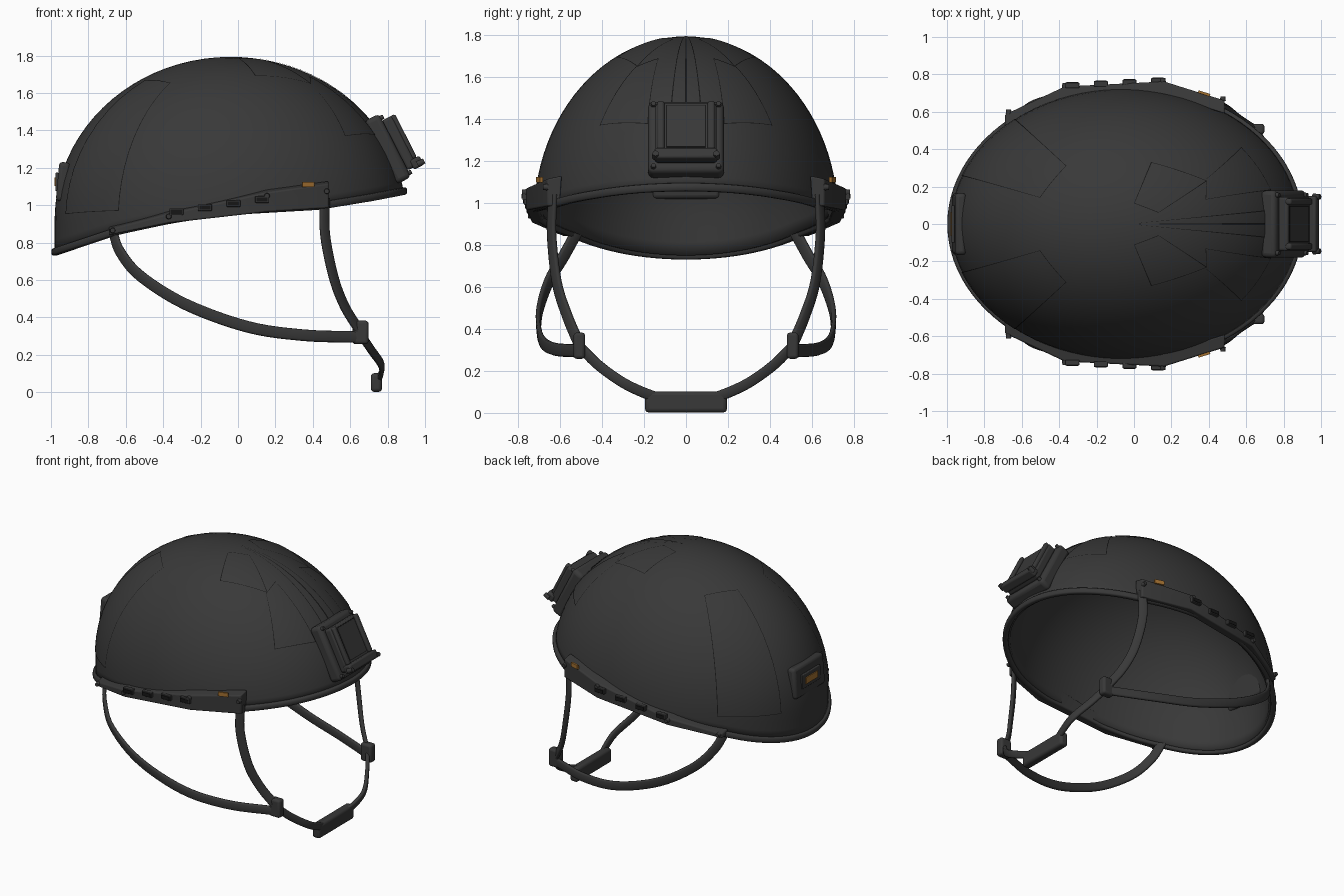
import bpy, bmesh, math
from mathutils import Vector, Matrix

cube = bpy.data.objects.get("Cube")
if cube:
    bpy.data.objects.remove(cube, do_unlink=True)


def material(name, color):
    m = bpy.data.materials.new(name)
    m.use_nodes = True
    m.diffuse_color = (*color, 1)
    m.node_tree.nodes["Principled BSDF"].inputs["Base Color"].default_value = (*color, 1)
    return m


GREY = material("charcoal", (0.04, 0.04, 0.04))
DARK = material("near black", (0.008, 0.008, 0.008))
TAN = material("amber tan", (0.36, 0.16, 0.03))

CENTRE = Vector((-0.04, 0, 0.925))
RADII = Vector((0.94, 0.725, 0.868))


def finish(name, bm, mats, bevel=0.0, angle=40):
    bmesh.ops.recalc_face_normals(bm, faces=bm.faces)
    me = bpy.data.meshes.new(name)
    bm.to_mesh(me)
    bm.free()
    for m in mats:
        me.materials.append(m)
    me.shade_smooth()
    me.set_sharp_from_angle(angle=math.radians(angle))
    ob = bpy.data.objects.new(name, me)
    bpy.context.collection.objects.link(ob)
    if bevel:
        mod = ob.modifiers.new("soft edges", "BEVEL")
        mod.width, mod.segments = bevel, 3
    return ob


def box(name, loc, size, mat=GREY, bevel=0.0, rot=None):
    bm = bmesh.new()
    mtx = Matrix.Translation(loc) @ (rot or Matrix()) @ Matrix.Diagonal((*size, 1))
    bmesh.ops.create_cube(bm, size=1, matrix=mtx)
    return finish(name, bm, [mat], bevel)


def screw(name, loc, direction, radius=0.016, depth=0.025):
    bm = bmesh.new()
    rot = Vector(direction).to_track_quat("Z", "Y").to_matrix().to_4x4()
    bmesh.ops.create_cone(bm, cap_ends=True, segments=12, radius1=radius,
                          radius2=radius * 0.8, depth=depth,
                          matrix=Matrix.Translation(loc) @ rot)
    return finish(name, bm, [GREY])


def interpolate(x, table):
    for (x0, z0), (x1, z1) in zip(table, table[1:]):
        if x <= x1:
            return z0 + (z1 - z0) * (x - x0) / (x1 - x0)
    return table[-1][1]


def smooth_path(points, steps=6):
    p = [Vector(q) for q in points]
    p = [p[0] * 2 - p[1]] + p + [p[-1] * 2 - p[-2]]
    out = []
    for a, b, c, d in zip(p, p[1:], p[2:], p[3:]):
        for i in range(steps):
            t = i / steps
            out.append(0.5 * (2 * b + (c - a) * t + (2 * a - 5 * b + 4 * c - d) * t ** 2
                              + (3 * b - a - 3 * c + d) * t ** 3))
    return out + [p[-2]]


def sweep(name, path, width, thick, closed=False):
    # Oval section whose thin side faces away from the head
    bm, rings, n = bmesh.new(), [], len(path)
    for i, p in enumerate(path):
        a = path[(i - 1) % n] if closed or i else p
        b = path[(i + 1) % n] if closed or i < n - 1 else p
        tangent = (b - a).normalized()
        side = tangent.cross(Vector((p.x, p.y, 0))).normalized()
        out = side.cross(tangent)
        rings.append([])
        for k in range(12):
            c, s = math.cos(k * math.tau / 12), math.sin(k * math.tau / 12)
            c, s = (math.copysign(abs(v) ** 0.6, v) for v in (c, s))
            rings[-1].append(bm.verts.new(p + side * c * width / 2 + out * s * thick / 2))
    for r, q in zip(rings, rings[1:] + rings[:1] if closed else rings[1:]):
        for k in range(12):
            bm.faces.new((r[k - 1], r[k], q[k], q[k - 1]))
    if not closed:
        bm.faces.new(rings[0])
        bm.faces.new(rings[-1])
    return finish(name, bm, [GREY], angle=60)


# Shell: dome whose lower edge dips toward the back
RIM = [(-1, 0.75), (-0.65, 0.86), (-0.35, 0.92), (-0.05, 0.965),
       (0.5, 0.995), (0.8, 1.04), (1, 1.075)]
SEG, ROWS = 96, 24
bm, columns, rim_path = bmesh.new(), [], []
pole = bm.verts.new(CENTRE + Vector((0, 0, RADII.z)))
for i in range(SEG):
    a = i * math.tau / SEG
    low = math.asin((interpolate(math.cos(a), RIM) - CENTRE.z) / RADII.z)
    col = []
    for j in range(1, ROWS + 1):
        phi = math.pi / 2 + (low - math.pi / 2) * j / ROWS
        r = math.cos(max(phi, 0))
        co = CENTRE + RADII * Vector((math.cos(a) * r, math.sin(a) * r, math.sin(phi)))
        col.append(bm.verts.new(co))
    columns.append(col)
    rim_path.append(col[-1].co.copy())
for c, d in zip(columns, columns[1:] + columns[:1]):
    bm.faces.new((pole, c[0], d[0]))
    for j in range(ROWS - 1):
        bm.faces.new((c[j], c[j + 1], d[j + 1], d[j]))
shell = finish("helmet_shell", bm, [GREY], angle=80)
wall = shell.modifiers.new("wall", "SOLIDIFY")
wall.thickness, wall.offset = 0.03, -1
sweep("rim_trim", rim_path, 0.04, 0.036, closed=True)


def patch(name, corners, lift=1.004):
    # Thin fabric panel hugging the dome, with a dark outer seam
    units = []
    for x, y in corners:
        u, v = (x - CENTRE.x) / RADII.x, y / RADII.y
        units.append(Vector((u, v, math.sqrt(max(0.001, 1 - u * u - v * v)))))
    a, b, c, d = units
    bm = bmesh.new()

    def stops(length):
        e = min(0.0045 / length, 0.1)
        return [0] + [e + (1 - 2 * e) * k / 10 for k in range(11)] + [1]
    us, vs = stops(((b - a).length + (c - d).length) / 2), stops(((d - a).length + (c - b).length) / 2)
    grid = [[bm.verts.new(CENTRE + RADII * (a.lerp(b, u).lerp(d.lerp(c, u), v).normalized() * lift))
             for u in us] for v in vs]
    last = len(us) - 2
    for j in range(last + 1):
        for i in range(last + 1):
            f = bm.faces.new((grid[j][i], grid[j][i + 1], grid[j + 1][i + 1], grid[j + 1][i]))
            f.material_index = int(i in (0, last) or j in (0, last))
    ob = finish(name, bm, [GREY, DARK], angle=80)
    if sum(p.normal.z for p in ob.data.polygons) < 0:
        ob.data.flip_normals()


PANELS = {
    "rear_panel": [(-0.93, 0.26), (-0.5, 0.14), (-0.36, 0.31), (-0.635, 0.56)],
    "crown_panel": [(0.09, 0.33), (0.39, 0.23), (0.13, 0.06), (0.0, 0.11)],
    "brow_panel": [(0.57, 0.41), (0.385, 0.24), (0.38, 0.13), (0.73, 0.18)],
    "centre_strip": [(0.03, 0.006), (0.03, 0.0), (0.72, 0.0), (0.72, 0.075)],
}

# Side rail outline: x, outward y, bottom z, top z
RAIL = [(-0.69, 0.585, 0.84, 0.885), (-0.37, 0.735, 0.905, 0.97),
        (0.16, 0.762, 0.965, 1.085), (0.485, 0.66, 0.985, 1.13)]
REAR_STRAP = [(-0.67, 0.52, 0.86), (-0.63, 0.58, 0.75), (-0.52, 0.655, 0.62), (-0.28, 0.7, 0.47),
              (0.05, 0.69, 0.35), (0.35, 0.63, 0.305), (0.64, 0.52, 0.295)]
FRONT_STRAP = [(0.465, 0.635, 1.04), (0.465, 0.64, 0.85), (0.51, 0.615, 0.62),
               (0.57, 0.565, 0.46), (0.65, 0.51, 0.33)]
CHIN_STRAP = [(0.65, 0.51, 0.32), (0.71, 0.42, 0.23), (0.765, 0.31, 0.15),
              (0.765, 0.21, 0.1), (0.74, 0.1, 0.06)]

for s, label in ((1, "left"), (-1, "right")):
    for name, corners in PANELS.items():
        patch(f"{name}_{label}", [(x, y * s) for x, y in corners])

    # Rail with slots, screws and tag
    bm, rings = bmesh.new(), []
    for x, y, low, high in RAIL:
        rings.append([bm.verts.new((x, s * yy, z)) for yy, z in
                      ((y, low), (y, high - 0.015), (y - 0.07, high), (y - 0.06, low))])
    for r, q in zip(rings, rings[1:]):
        for k in range(4):
            bm.faces.new((r[k - 1], r[k], q[k], q[k - 1]))
    bm.faces.new(rings[0])
    bm.faces.new(rings[-1])
    finish(f"rail_{label}", bm, [GREY], bevel=0.008)
    outline = [(x, y) for x, y, _, _ in RAIL]
    for k in range(4):
        x = -0.33 + 0.153 * k
        y, z = interpolate(x, outline), 0.965 + 0.022 * k
        box(f"rail_lug_{label}_{k + 1}", (x, s * (y + 0.004), z), (0.075, 0.03, 0.036), GREY, 0.004)
        box(f"rail_slot_{label}_{k + 1}", (x, s * (y + 0.02), z), (0.06, 0.006, 0.022), DARK)
    for k, (x, z) in enumerate(((-0.67, 0.865), (-0.37, 0.94), (0.155, 1.05), (0.475, 1.075))):
        screw(f"rail_screw_{label}_{k + 1}", (x, s * (interpolate(x, outline) + 0.006), z), (0, s, 0))
    box(f"rail_tag_{label}", (0.375, s * 0.698, 1.11), (0.066, 0.014, 0.028), TAN, 0.0,
        Matrix.Rotation(-0.31 * s, 4, "Z"))

    # Harness
    sweep(f"rear_strap_{label}", smooth_path([(x, s * y, z) for x, y, z in REAR_STRAP]), 0.062, 0.024)
    sweep(f"front_strap_{label}", smooth_path([(x, s * y, z) for x, y, z in FRONT_STRAP]), 0.058, 0.026)
    sweep(f"chin_strap_{label}", smooth_path([(x, s * y, z) for x, y, z in CHIN_STRAP]), 0.05, 0.026)
    box(f"buckle_{label}", (0.655, s * 0.508, 0.32), (0.085, 0.055, 0.125), GREY, 0.015)

box("chin_cup", (0.74, 0, 0.052), (0.06, 0.39, 0.1), GREY, 0.018)

# Front mount, tilted to lie on the brow
TILT = Matrix.Rotation(math.radians(-27), 4, "Y")
BASE = Matrix.Translation((0.8, 0, 1.3)) @ TILT


def mount(name, loc, size, mat=GREY, bevel=0.012):
    return box(name, BASE @ Vector(loc), size, mat, bevel, TILT)


mount("mount_base", (0, 0, 0), (0.09, 0.36, 0.38), bevel=0.025)
mount("mount_plate", (0.07, 0, 0), (0.06, 0.29, 0.3), bevel=0.015)
mount("mount_pocket", (0.102, 0, 0.02), (0.008, 0.18, 0.22), bevel=0)
mount("mount_pocket_seam", (0.1, 0, 0.02), (0.006, 0.19, 0.23), DARK, 0)
mount("mount_lower_bar", (0.105, 0, -0.135), (0.06, 0.3, 0.055))
for s, label in ((1, "left"), (-1, "right")):
    mount(f"mount_side_bar_{label}", (0.1, s * 0.12, 0.02), (0.04, 0.035, 0.26))
    screw(f"mount_lower_knob_{label}", BASE @ Vector((0.125, s * 0.145, -0.145)), (0.89, 0, 0.45), 0.018, 0.04)
    for z, level in ((0.165, "upper"), (-0.165, "lower")):
        screw(f"mount_screw_{level}_{label}", BASE @ Vector((0.047, s * 0.155, z)), (0.89, 0, 0.45), 0.014)

# Rear block with tag
box("rear_block", (-0.935, 0, 1.125), (0.06, 0.33, 0.21), GREY, 0.02, Matrix.Rotation(0.09, 4, "Y"))
box("rear_block_plate", (-0.968, 0, 1.125), (0.016, 0.2, 0.1), GREY, 0.005)
box("rear_tag", (-0.978, 0, 1.125), (0.008, 0.13, 0.045), TAN)
